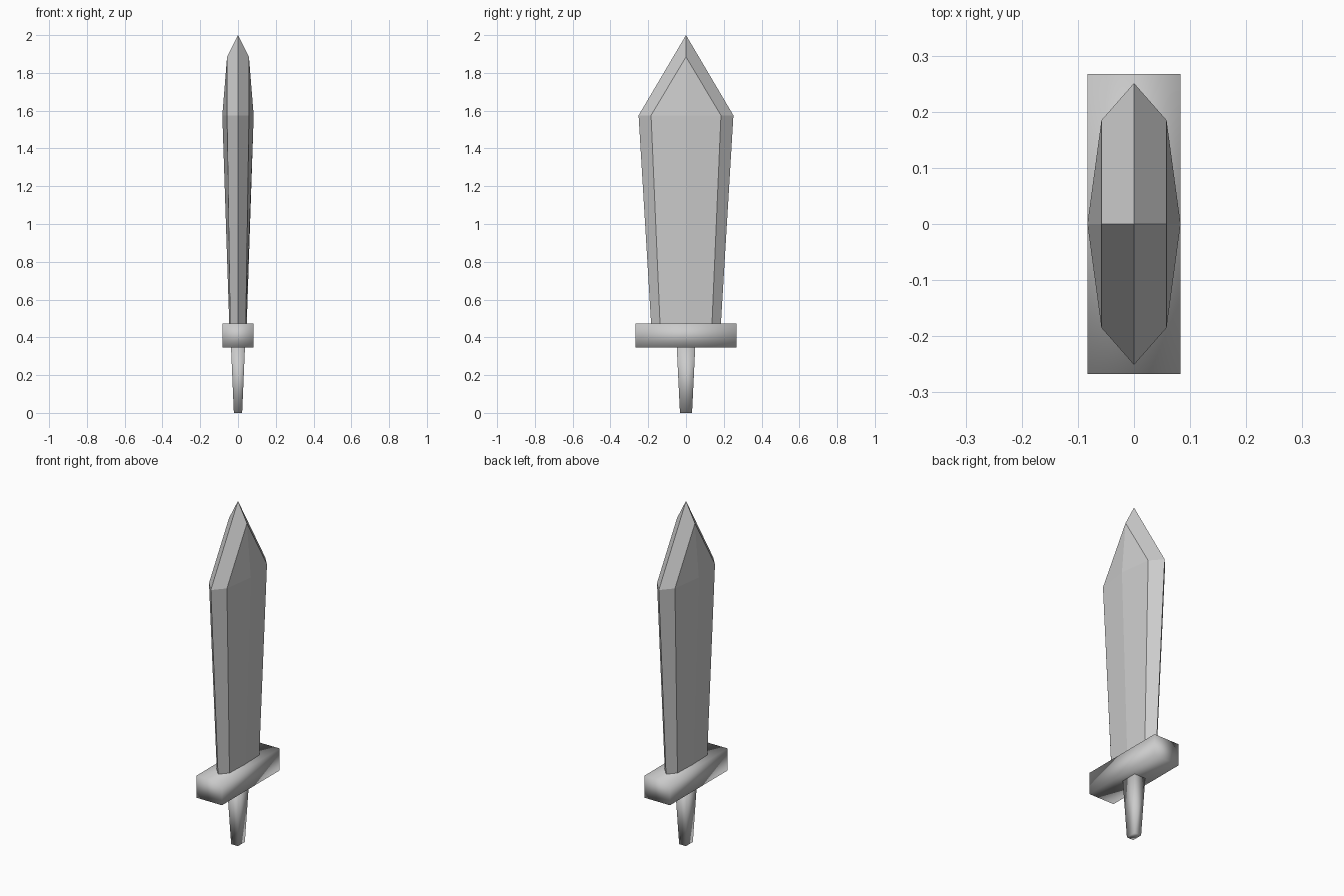
import bpy

if "Cube" in bpy.data.objects:
    bpy.data.objects.remove(bpy.data.objects["Cube"])


def make_object(name, verts, faces, smooth):
    mesh = bpy.data.meshes.new(name)
    mesh.from_pydata(verts, [], faces)
    mesh.update()
    for p in mesh.polygons:
        p.use_smooth = smooth
    obj = bpy.data.objects.new(name, mesh)
    bpy.context.collection.objects.link(obj)
    return obj


def bridge(a, b, n):
    return [(a + i, a + (i + 1) % n, b + (i + 1) % n, b + i) for i in range(n)]


def tapered_box(name, z0, x0, y0, z1, x1, y1):
    corners = [(-1, -1), (1, -1), (1, 1), (-1, 1)]
    verts = [(sx * x, sy * y, z) for z, x, y in ((z0, x0, y0), (z1, x1, y1))
             for sx, sy in corners]
    return make_object(name, verts, [(3, 2, 1, 0), (4, 5, 6, 7)] + bridge(0, 4, 4), True)


def octagon(z, ridge_x, bevel_x, bevel_y, edge_y):
    return [(ridge_x, 0, z), (bevel_x, bevel_y, z), (0, edge_y, z), (-bevel_x, bevel_y, z),
            (-ridge_x, 0, z), (-bevel_x, -bevel_y, z), (0, -edge_y, z), (bevel_x, -bevel_y, z)]


# Grip and guard: smooth-shaded boxes
tapered_box("grip", 0, 0.022, 0.032, 0.35, 0.037, 0.049)
tapered_box("guard", 0.345, 0.083, 0.267, 0.473, 0.083, 0.267)

# Blade: flaring eight-sided section, bevelled up to a point
verts = octagon(0.46, 0.046, 0.041, 0.137, 0.184)
verts += octagon(1.575, 0.083, 0.058, 0.185, 0.251)
verts += [(0.058, 0, 1.885), (-0.058, 0, 1.885), (0, 0, 2)]
faces = [tuple(range(7, -1, -1))] + bridge(0, 8, 8)
# Shoulder triangles on each broad face
faces += [(8, 9, 16), (15, 8, 16), (12, 13, 17), (11, 12, 17)]
# Four bevel faces meeting at the tip
faces += [(9, 10, 18, 16), (10, 11, 17, 18), (13, 14, 18, 17), (14, 15, 16, 18)]
make_object("blade", verts, faces, False)
